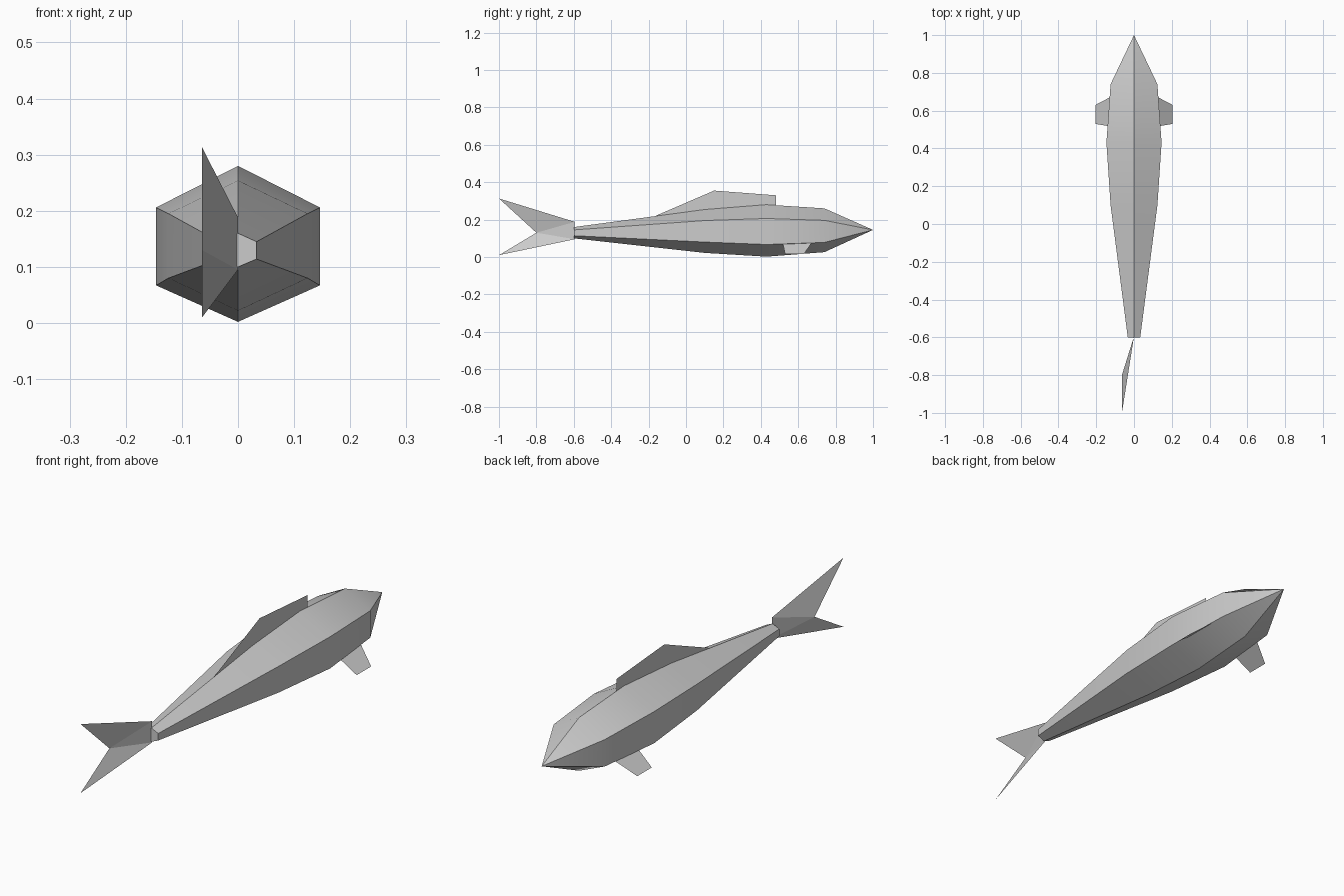
import bpy
import bmesh

if "Cube" in bpy.data.objects:
    bpy.data.objects.remove(bpy.data.objects["Cube"])


def make_object(name, bm):
    mesh = bpy.data.meshes.new(name)
    bm.to_mesh(mesh)
    bm.free()
    obj = bpy.data.objects.new(name, mesh)
    bpy.context.collection.objects.link(obj)
    return obj


def make_fin(name, points, faces):
    bm = bmesh.new()
    verts = [bm.verts.new(p) for p in points]
    for face in faces:
        bm.faces.new([verts[i] for i in face])
    return make_object(name, bm)


# Body: hexagonal sections lofted from the capped tail root to the pointed nose
# (y, half width, top z, upper side z, lower side z, bottom z)
sections = [
    (-0.60, 0.033, 0.160, 0.145, 0.114, 0.100),
    (0.10, 0.124, 0.254, 0.195, 0.080, 0.022),
    (0.43, 0.146, 0.280, 0.206, 0.067, 0.002),
    (0.74, 0.124, 0.260, 0.196, 0.078, 0.026),
]
bm = bmesh.new()
rings = []
for y, w, top, high, low, bottom in sections:
    profile = [(0, top), (w, high), (w, low), (0, bottom), (-w, low), (-w, high)]
    rings.append([bm.verts.new((x, y, z)) for x, z in profile])
for a, b in zip(rings, rings[1:]):
    for i in range(6):
        j = (i + 1) % 6
        bm.faces.new((a[i], a[j], b[j], b[i]))
nose = bm.verts.new((0, 1.0, 0.145))
for i in range(6):
    bm.faces.new((rings[-1][i], rings[-1][(i + 1) % 6], nose))
bm.faces.new(rings[0])
bmesh.ops.recalc_face_normals(bm, faces=bm.faces)
body = make_object("body", bm)
bpy.context.view_layer.objects.active = body
body.select_set(True)
bpy.ops.object.shade_smooth_by_angle(angle=0.52)

# Dorsal fin: thin upright sheet along the back
make_fin("dorsal_fin",
         [(0, -0.17, 0.217), (0, 0.15, 0.355), (0, 0.48, 0.33),
          (0, 0.48, 0.276), (0, 0.43, 0.279), (0, 0.10, 0.253)],
         [(0, 1, 5), (1, 2, 4, 5), (2, 3, 4)])

# Tail fin: forked sheet swept to one side
make_fin("tail_fin",
         [(0, -0.595, 0.188), (0, -0.595, 0.095), (-0.064, -1.0, 0.010),
          (-0.064, -0.80, 0.130), (-0.064, -1.0, 0.313)],
         [(0, 3, 4), (0, 1, 3), (1, 2, 3)])

# Pectoral fins: thin sheets angled down on both sides
for name, s in (("right_pectoral_fin", 1), ("left_pectoral_fin", -1)):
    make_fin(name,
             [(s * 0.125, 0.672, 0.076), (s * 0.205, 0.63, 0.015),
              (s * 0.205, 0.53, 0.015), (s * 0.125, 0.517, 0.076)],
             [(0, 1, 2, 3)])
